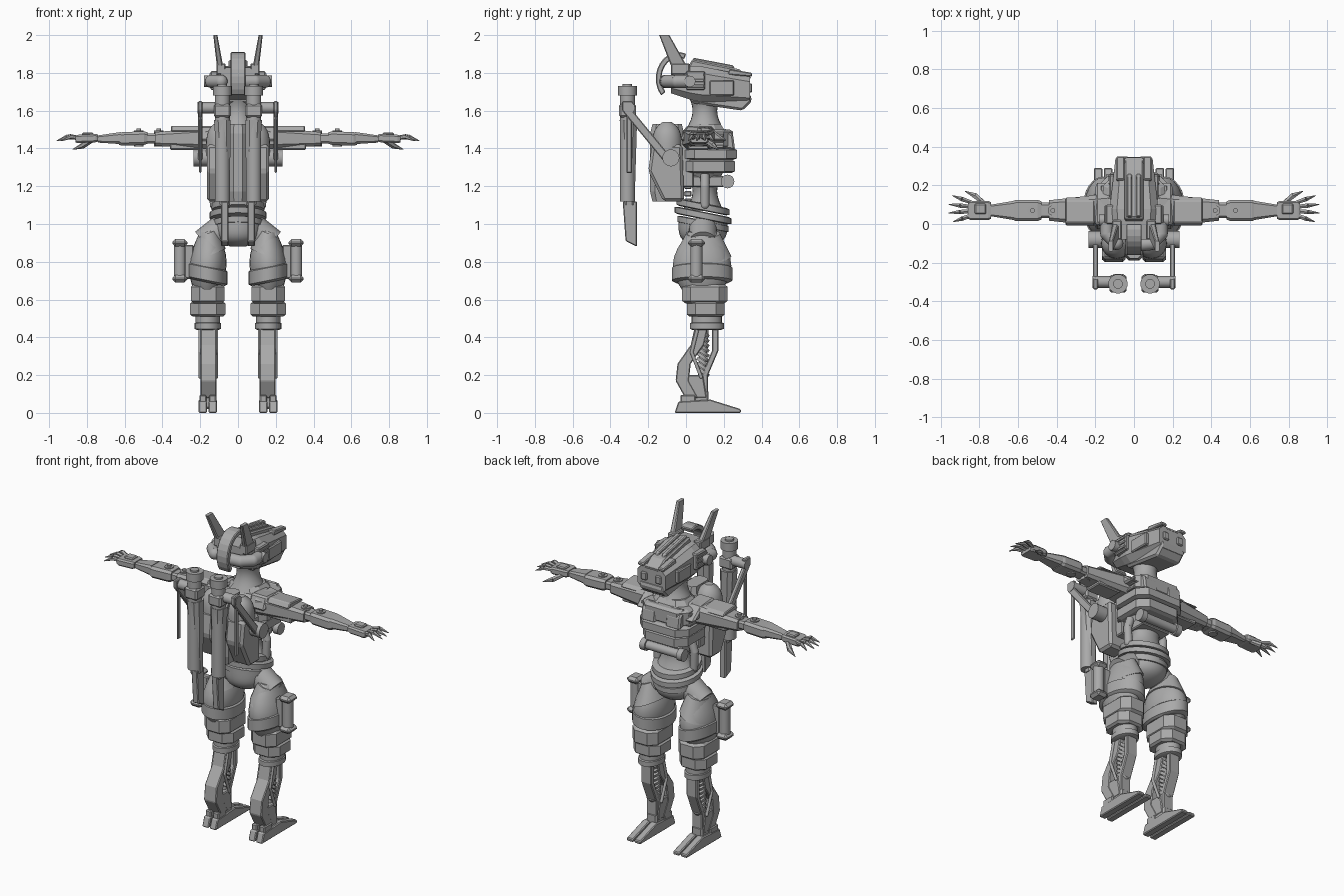
import bpy, bmesh
from math import sin, cos, pi, tau, radians
from mathutils import Vector

if "Cube" in bpy.data.objects:
    bpy.data.objects.remove(bpy.data.objects["Cube"])

grey = bpy.data.materials.new("plain grey")
grey.use_nodes = True
grey.diffuse_color = (.4, .4, .4, 1)
grey.node_tree.nodes["Principled BSDF"].inputs["Base Color"].default_value = grey.diffuse_color


def straight(t):
    return 1


def bulge(t):
    return .45 + .55 * sin(pi * t)


def pinch(t):
    return 1 - .35 * sin(pi * t)


def lip(t):
    return .86 if t in (0, 1) else 1


def taper(t):
    return 1 - .4 * t


def widen(t):
    return .6 + .4 * t


def dome(t):
    return max(.3, (1 - t ** 4) ** .5)


def snout(t):
    return min(.75 + t, 1.2 - .4 * t)


def finish(name, bm, bevel=0, smooth=False):
    """Make the object; a part lying wholly on the left is mirrored to the right."""
    bmesh.ops.recalc_face_normals(bm, faces=bm.faces)
    one_sided = min(v.co.x for v in bm.verts) > -.001
    mesh = bpy.data.meshes.new(name)
    bm.to_mesh(mesh)
    bm.free()
    mesh.materials.append(grey)
    ob = bpy.data.objects.new(name, mesh)
    bpy.context.collection.objects.link(ob)
    if bevel:
        mod = ob.modifiers.new("bevel", "BEVEL")
        mod.width, mod.segments = bevel, 1
    if one_sided:
        mod = ob.modifiers.new("mirror", "MIRROR")
        mod.use_mirror_merge = False
    if smooth:
        bpy.ops.object.select_all(action="DESELECT")
        ob.select_set(True)
        bpy.context.view_layer.objects.active = ob
        bpy.ops.object.shade_smooth_by_angle(angle=radians(35))


def outline(a, b, chamfer):
    """Chamfered rectangle if chamfer is set, otherwise an ellipse."""
    if not chamfer:
        return [(a * cos(tau * i / 24), b * sin(tau * i / 24)) for i in range(24)]
    c = chamfer * min(a, b)
    corner = [(a, b - c), (a - c, b)]
    half = corner + [(-u, v) for u, v in reversed(corner)]
    return half + [(-u, -v) for u, v in half]


def limb(name, start, end, size, rule=straight, chamfer=0, tilt=(0, 0), steps=8):
    """Sweep an outline from start to end, scaled along the way by a rule."""
    start, end = Vector(start), Vector(end)
    axis = max(range(3), key=lambda k: abs(end[k] - start[k]))
    across, up = [k for k in range(3) if k != axis]
    bm, rows = bmesh.new(), []
    for i in range(steps + 1):
        t, row = i / steps, []
        for u, v in outline(size[0] * rule(t), size[1] * rule(t), chamfer):
            p = start.lerp(end, t)
            p[across] += u
            p[up] += v
            p[axis] += tilt[0] * u + tilt[1] * v
            row.append(bm.verts.new(p))
        rows.append(row)
    for low, high in zip(rows, rows[1:]):
        for i in range(len(low)):
            bm.faces.new((low[i - 1], low[i], high[i], high[i - 1]))
    bm.faces.new(rows[0])
    bm.faces.new(rows[-1])
    finish(name, bm, smooth=not chamfer)


def torso(name, low, high, y, size, rule=lip, **options):
    limb(name, (0, y, low), (0, y, high), size, rule, **options)


def leg(name, low, high, y, size, rule=lip, **options):
    limb(name, (.16, y, low), (.16, y, high), size, rule, **options)


def arm(name, inner, outer, size, rule=straight):
    limb(name, (inner, .07, 1.455), (outer, .07, 1.45), size, rule, chamfer=.4)


def prism(name, profile, x, width, bevel=.005):
    """Extrude a side-on (y, z) profile across a width centred on x."""
    bm = bmesh.new()
    face = bm.faces.new([bm.verts.new((x - width / 2, y, z)) for y, z in profile])
    moved = bmesh.ops.extrude_face_region(bm, geom=[face])["geom"]
    verts = [g for g in moved if isinstance(g, bmesh.types.BMVert)]
    bmesh.ops.translate(bm, vec=(width, 0, 0), verts=verts)
    finish(name, bm, bevel)


def strip(name, path, half, x, width):
    """A flat bar following a side-on path."""
    back = [(y - half, z) for y, z in path]
    front = [(y + half, z) for y, z in reversed(path)]
    prism(name, back + front, x, width)


def box(name, centre, size, bevel=.006):
    x, y, z = centre
    b, c = size[1] / 2, size[2] / 2
    prism(name, [(y - b, z - c), (y + b, z - c), (y + b, z + c), (y - b, z + c)], x, size[0], bevel)


def rod(name, start, end, radius, tip=None, sides=20):
    start, end = Vector(start), Vector(end)
    way = end - start
    bm = bmesh.new()
    bmesh.ops.create_cone(bm, cap_ends=True, segments=sides, radius1=radius,
                          radius2=radius if tip is None else tip, depth=way.length)
    bm.transform(way.to_track_quat("Z", "Y").to_matrix().to_4x4())
    bmesh.ops.translate(bm, vec=(start + end) / 2, verts=bm.verts)
    finish(name, bm, smooth=sides > 8)


def pipe(name, points, radius):
    """Rods joined by round elbows."""
    for i, (p, q) in enumerate(zip(points, points[1:])):
        rod(f"{name}_length_{i}", p, q, radius)
        bm = bmesh.new()
        ball = bmesh.ops.create_uvsphere(bm, u_segments=16, v_segments=8, radius=radius)
        bmesh.ops.translate(bm, vec=q, verts=ball["verts"])
        finish(f"{name}_elbow_{i}", bm, smooth=True)


# Head shell, jaw and raised details
limb("head_shell", (0, -.08, 1.76), (0, .34, 1.71), (.12, .09), snout, chamfer=.4)
prism("jaw", [(.02, 1.67), (.03, 1.64), (.3, 1.6), (.35, 1.65), (.34, 1.69)], 0, .17, .012)
prism("crown_ridge", [(0, 1.8), (.03, 1.87), (.28, 1.82), (.35, 1.77)], 0, .1, .008)
prism("crown_strip", [(.03, 1.86), (.04, 1.88), (.25, 1.84), (.26, 1.82)], .023, .026)
prism("brow_fin", [(.22, 1.79), (.23, 1.82), (.35, 1.8), (.35, 1.78)], .07, .04)
box("cheek_panel", (.11, .19, 1.72), (.035, .13, .08))
box("eye_block", (.05, .335, 1.72), (.04, .03, .05))
box("temple_block", (.12, .05, 1.76), (.05, .1, .1))
for row in range(3):
    box(f"temple_fin_{row}", (.146, .05, 1.73 + .03 * row), (.012, .09, .015), .002)
# Head tube, rear band and antennae
pipe("head_tube", [(0, -.11, 1.755), (.09, -.1, 1.755), (.14, -.05, 1.755), (.14, 0, 1.755)], .035)
rod("ear_cap", (.13, .02, 1.755), (.18, .02, 1.755), .03)
arc = [(cos(radians(a)), sin(radians(a))) for a in range(70, 230, 15)]
prism("rear_band", [(-.04 + r * c, 1.77 + (r + .02) * s) for r, side in ((.12, arc), (.09, arc[::-1])) for c, s in side], 0, .08)
limb("antenna", (.09, -.02, 1.8), (.12, -.115, 2), (.018, .045), taper, chamfer=.4)
box("antenna_base", (.09, -.03, 1.82), (.05, .1, .06))

# Neck, collar and chest layers
torso("neck", 1.5, 1.7, .1, (.1, .1), pinch)
torso("collar", 1.46, 1.53, .11, (.15, .12), taper, chamfer=.5)
torso("upper_chest", 1.4, 1.5, .12, (.16, .13), chamfer=.4)
torso("chest_plate", 1.34, 1.4, .13, (.17, .14), chamfer=.4)
torso("lower_chest", 1.27, 1.34, .12, (.155, .14), chamfer=.4)
prism("breast_panel", [(.2, 1.4), (.26, 1.39), (.25, 1.47), (.2, 1.51)], .085, .1, .01)
prism("shoulder_yoke", [(-.03, 1.44), (0, 1.52), (.13, 1.51), (.22, 1.44)], .145, .11, .01)
for row in range(3):
    box(f"chest_rib_{row}", (.145, .11, 1.41 + .03 * row), (.05, .18, .015), .003)
# Waist, cross tube and hoses
torso("waist", 1.07, 1.28, .1, (.13, .1), pinch)
rod("cross_tube", (-.13, .22, 1.225), (.13, .22, 1.225), .026)
rod("cross_tube_cap", (.11, .22, 1.225), (.145, .22, 1.225), .036)
box("belly_block", (0, .1, 1.225), (.2, .2, .06))
pipe("waist_hose", [(.11, .1, 1.26), (.13, .1, 1.2), (.125, .1, 1.1)], .024)
for row in range(4):
    box(f"spine_segment_{row}", (0, .01, 1.08 + .04 * row), (.06, .04, .03))

# Pelvis collars and hips
for row, width in enumerate((.135, .15, .14)):
    torso(f"pelvis_collar_{row}", .98 + .045 * row, 1.02 + .045 * row, .09, (width, width), tilt=(0, -.2))
torso("pelvis", 1.02, .88, .09, (.13, .13), dome)
rod("hip_joint", (.08, .09, .98), (.18, .09, .9), .075)

# Thighs with slanted armour
leg("thigh", .6, .96, .085, (.1, .155), bulge, tilt=(-.15, 0))
leg("thigh_armour", .69, .78, .085, (.105, .16), tilt=(.2, 0))
leg("thigh_guard", .83, .95, .09, (.095, .15), taper, tilt=(-.4, 0))
# Knees
leg("knee_block", .58, .68, .1, (.088, .12), chamfer=.5)
leg("knee_band", .51, .59, .105, (.093, .1), chamfer=.5)
leg("knee_neck", .47, .52, .11, (.065, .08))
leg("shin_cuff", .44, .48, .11, (.07, .09))
# Thigh side canisters
rod("canister", (.308, .055, .7), (.308, .055, .91), .032)
for label, z in (("bottom", .71), ("top", .9)):
    box(f"canister_{label}", (.308, .055, z), (.08, .09, .04), .016)
box("canister_bracket", (.26, .055, .8), (.05, .04, .18))

# Shins with open frame and springs
strip("rear_strut", [(.08, .45), (.06, .36), (-.01, .26), (-.02, .17), (.03, .08)], .035, .157, .085)
strip("front_strut", [(.155, .45), (.155, .33), (.1, .2), (.1, .08)], .017, .157, .07)
strip("lower_shin", [(.04, .2), (.06, .08)], .05, .157, .08)
for row in range(9):
    z = .21 + .026 * row
    rod(f"spring_coil_{row}", (.157, .085, z), (.157, .095, z + .014), .038)
rod("spring_core", (.157, .08, .15), (.157, .1, .45), .02)
for label, x in (("inner", .114), ("outer", .2)):
    pipe(f"{label}_shin_rod", [(x, .06, .44), (x, .03, .32), (x, .08, .19)], .009)
# Split feet
for label, x in (("inner", .134), ("outer", .186)):
    prism(f"{label}_foot", [(-.06, 0), (-.04, .06), (.13, .07), (.29, .02), (.29, 0)], x, .044)
    box(f"{label}_heel_lug", (x, .01, .06), (.038, .08, .07))
box("ankle", (.157, .06, .07), (.075, .12, .1), .01)

# Backpack
limb("pack_dome", (.09, -.1, 1.36), (.09, -.1, 1.54), (.08, .08), dome)
prism("pack_body", [(-.2, 1.28), (-.18, 1.42), (-.02, 1.42), (-.01, 1.12), (-.12, 1.12)], .105, .12, .015)
torso("pack_spine", 1.12, 1.53, -.1, (.05, .09), chamfer=.5)
box("pack_mount", (0, -.01, 1.32), (.24, .1, .25))
rod("pack_pivot", (.13, -.08, 1.35), (.235, -.08, 1.35), .045)
# Swing arms holding the long barrels
strip("swing_arm", [(-.08, 1.32), (-.31, 1.6), (-.31, 1.65)], .028, .2, .025)
strip("side_blade", [(-.3, 1.27), (-.3, 1.64)], .015, .2, .012)
rod("barrel_pin", (.1, -.3, 1.615), (.215, -.3, 1.615), .03)
rod("barrel", (.083, -.31, 1.12), (.083, -.31, 1.69), .04)
rod("muzzle", (.083, -.31, 1.68), (.083, -.31, 1.73), .05)
rod("muzzle_bore", (.083, -.31, 1.72), (.083, -.31, 1.74), .025)
box("barrel_collar", (.083, -.31, 1.6), (.09, .09, .07), .01)
limb("barrel_shroud", (.083, -.305, 1.55), (.07, -.3, 1.1), (.044, .046), taper, chamfer=.5)
prism("barrel_blade", [(-.335, 1.12), (-.26, 1.12), (-.26, .88), (-.32, .91)], .07, .04)

# Arms
arm("upper_arm", .13, .44, (.088, .06), taper)
prism("arm_cover", [(-.01, 1.49), (.01, 1.52), (.12, 1.51), (.14, 1.49)], .28, .15)
box("arm_underside", (.28, .065, 1.41), (.16, .11, .035))
arm("elbow_bar", .36, .55, (.04, .026))
for label, x in (("inner", .42), ("outer", .525)):
    rod(f"{label}_elbow_pivot", (x, .07, 1.41), (x, .07, 1.495), .026)
    rod(f"{label}_elbow_bolt", (x, .07, 1.49), (x, .07, 1.505), .012)
arm("forearm_block", .48, .63, (.055, .036), lip)
arm("forearm", .62, .74, (.05, .032), taper)
arm("hand", .74, .86, (.05, .022), lip)
box("hand_plate", (.795, .078, 1.475), (.06, .055, .02))
# Fingers fan out from the knuckles
for i, reach in enumerate((.935, .96, .96, .94)):
    knuckle = Vector((.84, .045 + .022 * i, 1.455))
    tip = Vector((reach, .012 + .045 * i, 1.44))
    bend = knuckle.lerp(tip, .5) + Vector((0, 0, .015))
    rod(f"finger_base_{i}", knuckle, bend, .011, .013, 6)
    rod(f"finger_tip_{i}", bend, tip, .013, .002, 6)
rod("thumb_base", (.77, .1, 1.445), (.82, .145, 1.415), .013, .016, 6)
rod("thumb_tip", (.82, .145, 1.415), (.875, .17, 1.395), .016, .002, 6)
